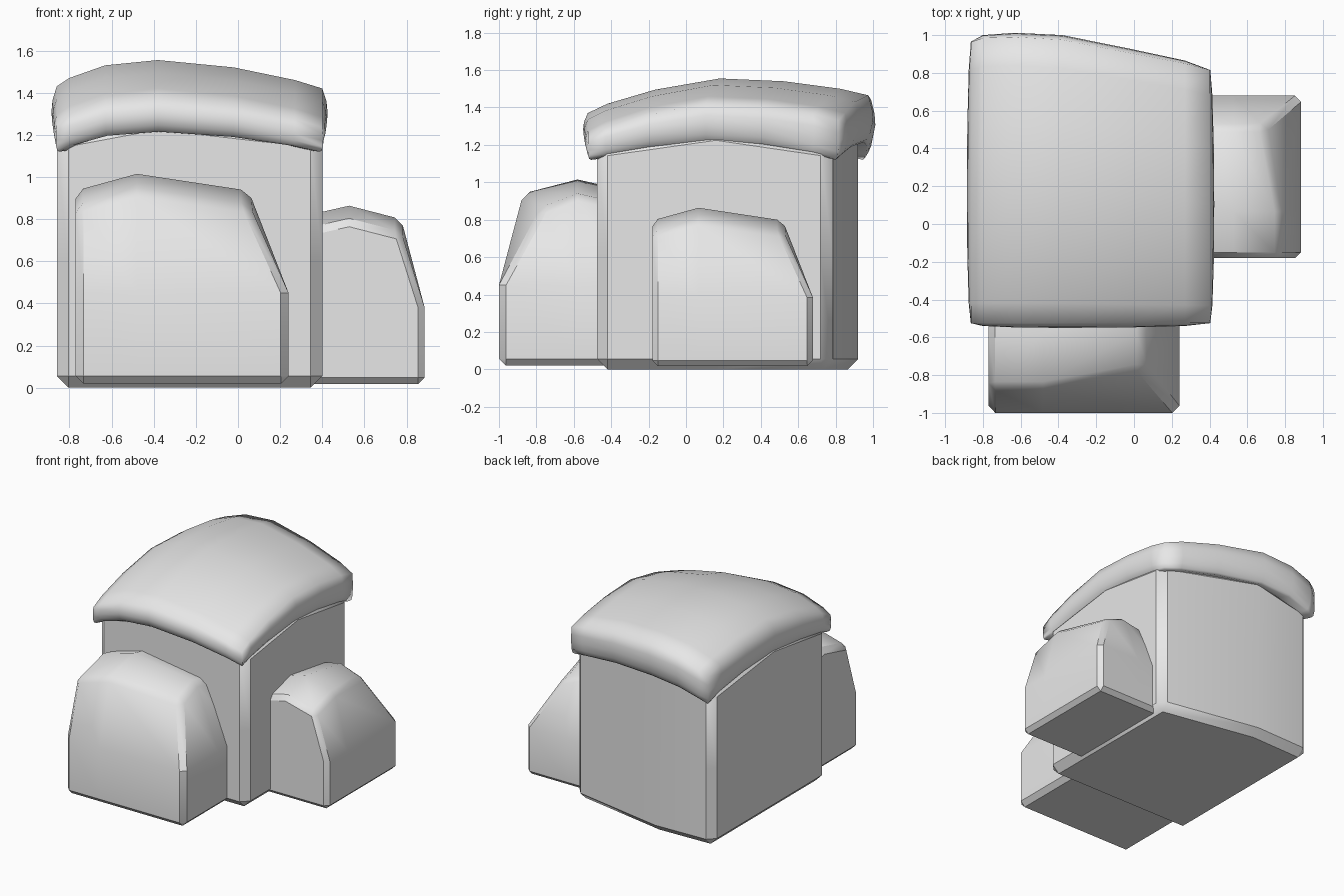
import bpy
import bmesh
from mathutils import Vector

cube = bpy.data.objects.get("Cube")
if cube:
    bpy.data.objects.remove(cube, do_unlink=True)

# Single plain grey material
grey = bpy.data.materials.new("plain_grey")
grey.use_nodes = True
COLOUR = (0.8, 0.8, 0.8, 1)
grey.diffuse_color = COLOUR
grey.node_tree.nodes["Principled BSDF"].inputs["Base Color"].default_value = COLOUR


def finish(name, bm, bevel=0, angle=0.6):
    """Turn a bmesh into a shaded object, with an optional chamfer."""
    bmesh.ops.recalc_face_normals(bm, faces=bm.faces)
    mesh = bpy.data.meshes.new(name)
    bm.to_mesh(mesh)
    bm.free()
    obj = bpy.data.objects.new(name, mesh)
    bpy.context.collection.objects.link(obj)
    mesh.materials.append(grey)
    bpy.ops.object.select_all(action='DESELECT')
    obj.select_set(True)
    bpy.context.view_layer.objects.active = obj
    if bevel:
        mod = obj.modifiers.new("chamfer", 'BEVEL')
        mod.width = bevel
        mod.segments = 1
        mod.limit_method = 'ANGLE'
        mod.angle_limit = 0.6
        bpy.ops.object.modifier_apply(modifier=mod.name)
    bpy.ops.object.shade_smooth_by_angle(angle=angle)
    return obj


def shaped_block(name, place, bevel):
    """Cube cut once each way; place(i, j, k) positions each point (-1, 0, 1)."""
    bm = bmesh.new()
    bmesh.ops.create_cube(bm, size=2)
    bmesh.ops.subdivide_edges(bm, edges=bm.edges[:], cuts=1, use_grid_fill=True)
    for v in bm.verts:
        v.co = place(*(round(c) for c in v.co))
    return finish(name, bm, bevel)


# Main walls, with a bent back and a crowned top hidden in the roof
def wall_point(i, j, k):
    x = (-0.38, 0.40, -0.86)[i]
    back = (0.92, 0.775, 0.905)[i]
    y = (0.16, back, -0.475)[j]
    top = 1.37 - 0.09 * abs(i) - 0.09 * abs(j)
    return Vector((x, y, (0.6, top, 0)[k]))


shaped_block("main_walls", wall_point, 0.055)


# Lean-to: tapered front and one tapered side, off-centre peak
def annex_point(i, j, k):
    high = k == 1
    x = (-0.48, 0.05 if high else 0.24, -0.77)[i]
    front = (-0.87, -0.77, -0.87)[i] if high else -1
    y = (-0.58, -0.25, front)[j]
    top = 1.015 - 0.08 * abs(i) - 0.075 * abs(j)
    return Vector((x, y, (0.45, top, 0.02)[k]))


shaped_block("front_annex", annex_point, 0.036)
side = shaped_block("side_annex", annex_point, 0.036)
side.scale = (0.851,) * 3
side.rotation_euler.z = 1.5708
side.location = (0.034, 0.475, 0)

# Roof: crowned grid with a rounded rim that turns in at the bottom
XS = (-0.86, -0.80, -0.63, -0.38, -0.02, 0.27, 0.40)
BACK = (0.965, 0.985, 0.99, 0.975, 0.905, 0.85, 0.815)
TS = (0, 0.07, 0.24, 0.47, 0.70, 0.90, 1)
CROWN_X = (1.43, 1.47, 1.53, 1.555, 1.52, 1.46, 1.42)
CROWN_Y = (1.37, 1.42, 1.495, 1.555, 1.54, 1.50, 1.465)
BULGE = (0, 0.6, 0.9, 1, 0.9, 0.6, 0)
LAST = len(XS) - 1
PEAK = 1.555


def roof_top(i, j):
    y = -0.525 + TS[j] * (BACK[i] + 0.525)
    return Vector((XS[i], y, CROWN_X[i] + CROWN_Y[j] - PEAK))


def eave_height(i, j):
    """Lower rim height: low at the corners, raised mid-side."""
    if i in (0, LAST):
        c, end = CROWN_Y[j], CROWN_Y[0 if j < 3 else LAST]
    else:
        c, end = CROWN_X[i], CROWN_X[0 if i < 3 else LAST]
    return 1.12 + 0.095 * (c - end) / (PEAK - end)


bm = bmesh.new()
grid = [[bm.verts.new(roof_top(i, j)) for j in range(LAST + 1)] for i in range(LAST + 1)]
for i in range(LAST):
    for j in range(LAST):
        bm.faces.new((grid[i][j], grid[i + 1][j], grid[i + 1][j + 1], grid[i][j + 1]))

border = ([(i, 0) for i in range(LAST)] + [(LAST, j) for j in range(LAST)]
          + [(i, LAST) for i in range(LAST, 0, -1)] + [(0, j) for j in range(LAST, 0, -1)])
previous = [grid[i][j] for i, j in border]
# Each rim ring: outward swell, drop towards the eave, inward scale
for swell, drop, scale in ((0.020, 0.3, 1), (0.025, 0.55, 1), (0.012, 0.8, 0.998),
                           (-0.002, 0.95, 0.99), (-0.005, 1, 0.975), (-0.005, 0.9, 0.85)):
    ring = []
    for i, j in border:
        p = roof_top(i, j)
        sx = (i == LAST) - (i == 0)
        sy = (j == LAST) - (j == 0)
        p.x += sx * swell * BULGE[j] + (sx * 0.004 if sy else 0)
        p.y += sy * swell * BULGE[i]
        p.z += (eave_height(i, j) - p.z) * drop
        p.x = -0.23 + (p.x + 0.23) * scale
        p.y = 0.2 + (p.y - 0.2) * scale
        ring.append(bm.verts.new(p))
    for n in range(len(ring)):
        m = (n + 1) % len(ring)
        bm.faces.new((previous[n], previous[m], ring[m], ring[n]))
    previous = ring
finish("roof", bm, angle=1.4)
